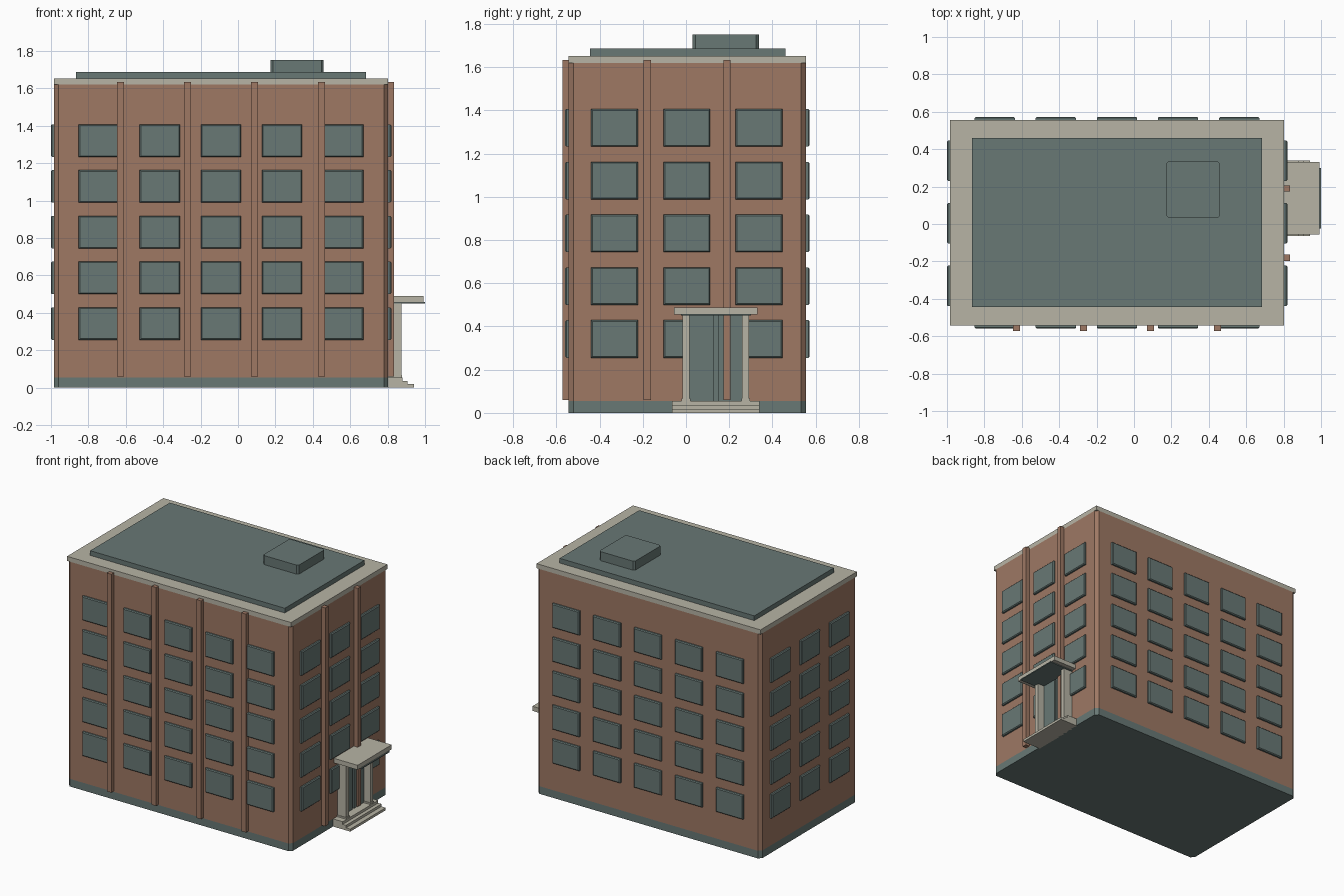
import bpy, bmesh, math
from mathutils import Matrix, Vector

if "Cube" in bpy.data.objects:
    bpy.data.objects.remove(bpy.data.objects["Cube"], do_unlink=True)


def material(name, rgb):
    m = bpy.data.materials.new(name)
    m.use_nodes = True
    m.diffuse_color = (*rgb, 1)
    m.node_tree.nodes["Principled BSDF"].inputs["Base Color"].default_value = (*rgb, 1)
    return m


BRICK = material("brick", (0.342, 0.188, 0.127))
SLATE = material("slate_green", (0.138, 0.188, 0.178))
STONE = material("pale_stone", (0.474, 0.456, 0.376))


def finish(name, bm, mat):
    mesh = bpy.data.meshes.new(name)
    bm.to_mesh(mesh)
    bm.free()
    mesh.materials.append(mat)
    ob = bpy.data.objects.new(name, mesh)
    bpy.context.scene.collection.objects.link(ob)
    return ob


def add_block(bm, x, y, z):
    """Add a box given its (min, max) range on each axis; return its vertices."""
    spans = (x, y, z)
    size = Matrix.Diagonal([b - a for a, b in spans] + [1])
    centre = Matrix.Translation([(a + b) / 2 for a, b in spans])
    return bmesh.ops.create_cube(bm, size=1, matrix=centre @ size)["verts"]


def block(name, mat, x, y, z, corner=0):
    """Box object, optionally with chamfered vertical corners."""
    bm = bmesh.new()
    add_block(bm, x, y, z)
    if corner:
        upright = [e for e in bm.edges
                   if abs((e.verts[0].co - e.verts[1].co).normalized().z) > 0.9]
        bmesh.ops.bevel(bm, geom=upright, offset=corner, segments=1, affect='EDGES')
    return finish(name, bm, mat)


# Main volume
LEFT, RIGHT = -0.983, 0.803
FRONT, BACK = -0.543, 0.555
X, Y = (LEFT, RIGHT), (FRONT, BACK)
block("plinth", SLATE, X, Y, (0, 0.055), 0.022)
block("brick_walls", BRICK, X, Y, (0.055, 1.62), 0.022)
block("cornice", STONE, X, Y, (1.62, 1.653))
block("roof_slab", SLATE, (-0.867, 0.685), (-0.445, 0.461), (1.653, 1.687))
block("roof_hatch", SLATE, (0.175, 0.458), (0.031, 0.337), (1.687, 1.752), 0.012)

# Windows: rows of raised panes with softened outer edges
FLOORS = [0.342 + 0.2445 * i for i in range(5)]


def windows(name, centres, turn, wall):
    bm = bmesh.new()
    for u in centres:
        for z in FLOORS:
            verts = add_block(bm, (u - 0.108, u + 0.108), (-0.017, 0.01),
                              (z - 0.087, z + 0.087))
            outer = [v for v in verts if v.co.y < -0.01]
            rim = {e for v in outer for e in v.link_edges if e.other_vert(v) in outer}
            bmesh.ops.bevel(bm, geom=list(rim), offset=0.006, segments=1, affect='EDGES')
    place = Matrix.Translation(Vector(wall)) @ Matrix.Rotation(math.radians(turn), 4, 'Z')
    bmesh.ops.transform(bm, matrix=place, verts=bm.verts)
    finish(name, bm, SLATE)


long_side = [-0.744 + 0.3265 * i for i in range(5)]
short_side = [-0.331, 0.004, 0.338]
windows("front_windows", long_side, 0, (0, FRONT, 0))
windows("back_windows", [-u for u in long_side], 180, (0, BACK, 0))
windows("right_windows", short_side, 90, (RIGHT, 0, 0))
windows("left_windows", [-u for u in short_side], -90, (LEFT, 0, 0))

# Brick pilasters on the front and the entrance side
for i in range(4):
    u = -0.628 + 0.358 * i
    block(f"front_pilaster_{i + 1}", BRICK, (u - 0.018, u + 0.018),
          (FRONT - 0.029, FRONT + 0.01), (0.06, 1.634))
for i, u in enumerate((-0.18, 0.19)):
    block(f"side_pilaster_{i + 1}", BRICK, (RIGHT - 0.01, RIGHT + 0.031),
          (u - 0.017, u + 0.017), (0.06, 1.634))

# Entrance porch: stepped landing, posts, canopy and double door
MID = 0.138
for i, (reach, top) in enumerate(((0.94, 0.018), (0.906, 0.036), (0.88, 0.055))):
    block(f"entrance_step_{i + 1}", STONE, (RIGHT - 0.01, reach),
          (MID - 0.202, MID + 0.202), (i * 0.018, top))
for side, name in ((-1, "front"), (1, "back")):
    post = MID + side * 0.138
    block(f"{name}_porch_post", STONE, (RIGHT - 0.005, 0.873),
          (post - 0.016, post + 0.016), (0.055, 0.458))
    block(f"{name}_post_foot", STONE, (RIGHT - 0.005, 0.878),
          (post - 0.02, post + 0.02), (0.055, 0.066))
    leaf = MID + side * 0.066
    block(f"{name}_door_leaf", SLATE, (RIGHT - 0.005, 0.822),
          (leaf - 0.057, leaf + 0.057), (0.055, 0.452))
block("door_backing", SLATE, (RIGHT - 0.005, 0.812),
      (MID - 0.13, MID + 0.13), (0.055, 0.452))
block("canopy", STONE, (RIGHT - 0.01, 0.993), (MID - 0.194, MID + 0.194), (0.456, 0.489))
block("canopy_soffit", SLATE, (RIGHT - 0.005, 1.0), (MID - 0.162, MID + 0.162), (0.45, 0.457))
